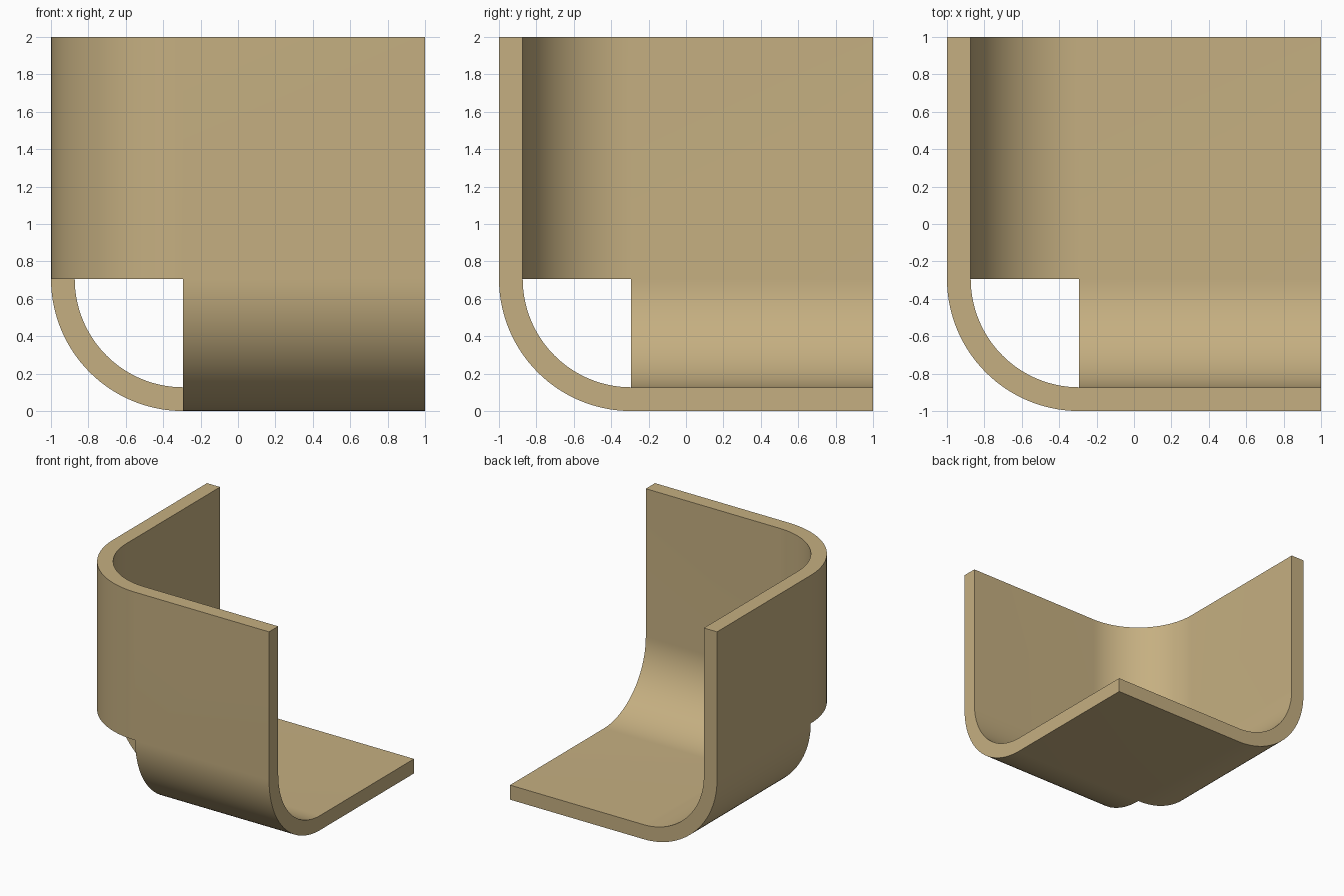
import bpy, bmesh, math
from mathutils import Vector

if "Cube" in bpy.data.objects:
    bpy.data.objects.remove(bpy.data.objects["Cube"])

T, B, STEPS = 0.127, -0.293, 32   # sheet thickness, start of flat part, arc segments
R = B + 1                         # outer bend radius

bm = bmesh.new()


def quad(pts, axis):
    # Points are rotated cyclically through the axes, then lifted onto z = 0
    vs = []
    for p in pts:
        q = [p[(i - axis) % 3] for i in range(3)]
        vs.append(bm.verts.new(Vector((q[0], q[1], q[2] + 1))))
    bm.faces.new(vs)


def arc(r, i):
    a = math.pi / 2 * i / STEPS
    return B - r * math.cos(a), B - r * math.sin(a)


for axis in range(3):
    # flat plate: two sides and two free edges
    for x in (-1, -1 + T):
        quad([(x, B, B), (x, 1, B), (x, 1, 1), (x, B, 1)], axis)
    quad([(-1, 1, B), (-1 + T, 1, B), (-1 + T, 1, 1), (-1, 1, 1)], axis)
    quad([(-1, B, 1), (-1 + T, B, 1), (-1 + T, 1, 1), (-1, 1, 1)], axis)
    # rounded bend to the next plate: two curved sides and two end caps
    for i in range(STEPS):
        o0, o1 = arc(R, i), arc(R, i + 1)
        n0, n1 = arc(R - T, i), arc(R - T, i + 1)
        for p, q in ((o0, o1), (n0, n1)):
            quad([(*p, B), (*q, B), (*q, 1), (*p, 1)], axis)
        for z in (B, 1):
            quad([(*o0, z), (*o1, z), (*n1, z), (*n0, z)], axis)

bmesh.ops.remove_doubles(bm, verts=bm.verts, dist=1e-4)
bmesh.ops.recalc_face_normals(bm, faces=bm.faces)

mesh = bpy.data.meshes.new("corner_bracket")
bm.to_mesh(mesh)
bm.free()
bracket = bpy.data.objects.new("corner_bracket", mesh)
bpy.context.collection.objects.link(bracket)

mat = bpy.data.materials.new("tan")
mat.diffuse_color = (0.56, 0.43, 0.22, 1)
mat.use_nodes = True
mat.node_tree.nodes["Principled BSDF"].inputs["Base Color"].default_value = mat.diffuse_color
mesh.materials.append(mat)

bpy.context.view_layer.objects.active = bracket
bracket.select_set(True)
bpy.ops.object.shade_smooth_by_angle(angle=math.radians(30))
